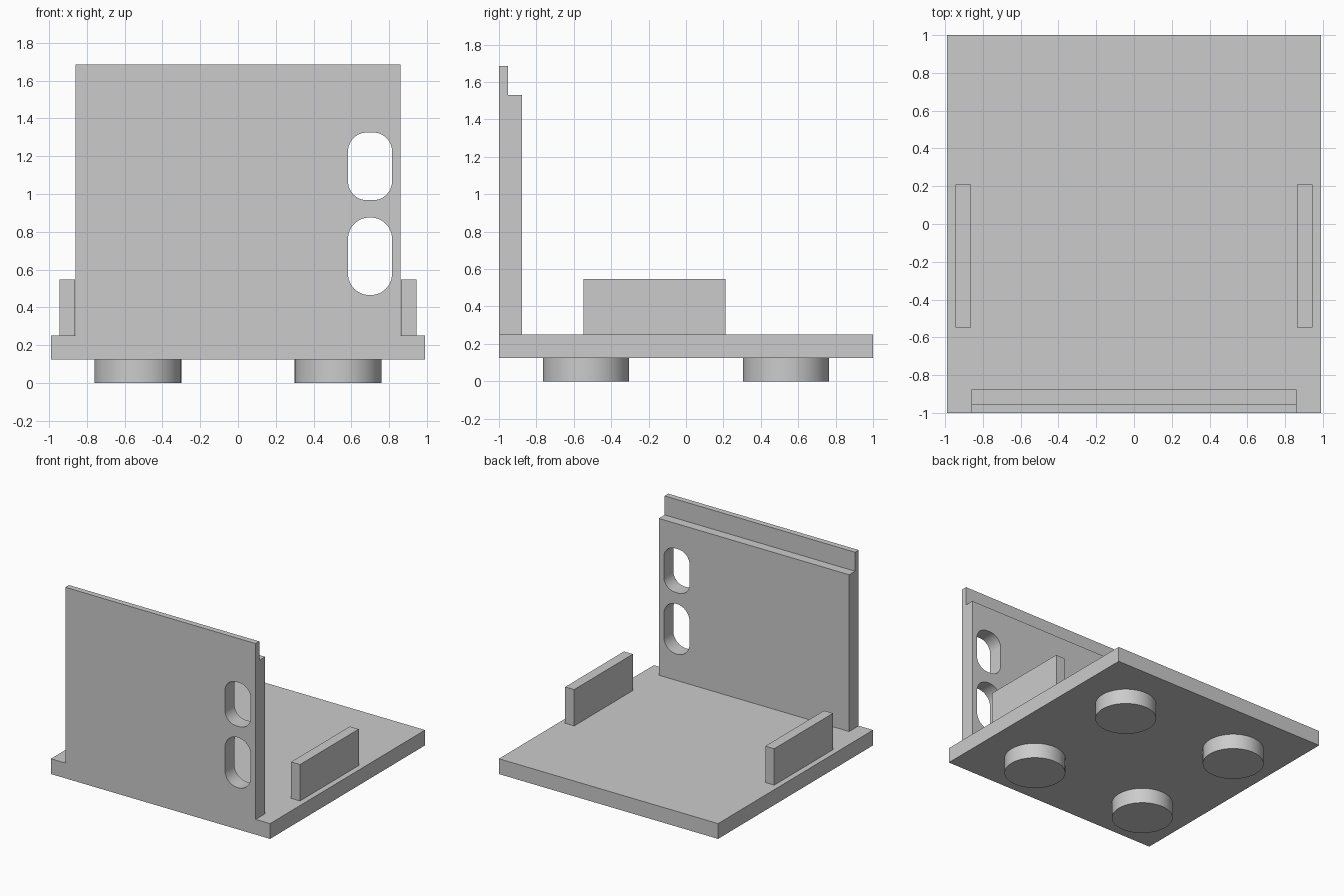
import bpy, bmesh, math
from mathutils import Vector

if "Cube" in bpy.data.objects:
    bpy.data.objects.remove(bpy.data.objects["Cube"], do_unlink=True)

grey = bpy.data.materials.new("plain grey")
grey.use_nodes = True
GREY = (0.6, 0.6, 0.6, 1)
grey.diffuse_color = GREY
grey.node_tree.nodes["Principled BSDF"].inputs["Base Color"].default_value = GREY


def prism(name, outline, offset):
    """Extrude a closed outline along an offset vector."""
    bm = bmesh.new()
    face = bm.faces.new([bm.verts.new(p) for p in outline])
    ext = bmesh.ops.extrude_face_region(bm, geom=[face])
    verts = [v for v in ext["geom"] if isinstance(v, bmesh.types.BMVert)]
    bmesh.ops.translate(bm, verts=verts, vec=Vector(offset))
    bmesh.ops.recalc_face_normals(bm, faces=bm.faces)
    mesh = bpy.data.meshes.new(name)
    bm.to_mesh(mesh)
    bm.free()
    obj = bpy.data.objects.new(name, mesh)
    bpy.context.collection.objects.link(obj)
    mesh.materials.append(grey)
    return obj


def box(name, x0, x1, y0, y1, z0, z1):
    return prism(name, [(x0, y0, z0), (x1, y0, z0), (x1, y1, z0), (x0, y1, z0)],
                 (0, 0, z1 - z0))


def rounded_slot(x0, x1, z0, z1, r, y, steps=12):
    """Rounded rectangle outline in the xz plane."""
    corners = [(x1 - r, z1 - r), (x0 + r, z1 - r), (x0 + r, z0 + r), (x1 - r, z0 + r)]
    points = []
    for i, (cx, cz) in enumerate(corners):
        for s in range(steps + 1):
            a = math.pi / 2 * (i + s / steps)
            points.append((cx + r * math.cos(a), y, cz + r * math.sin(a)))
    return points


def smooth(obj):
    bpy.ops.object.select_all(action='DESELECT')
    obj.select_set(True)
    bpy.context.view_layer.objects.active = obj
    bpy.ops.object.shade_smooth_by_angle(angle=math.radians(30))


# Base plate
BOTTOM, TOP = 0.125, 0.25
box("base_plate", -0.99, 0.99, -1, 1, BOTTOM, TOP)

# Front wall with a thin stepped lip along its top
HALF = 0.86
profile = [(-1, TOP), (-0.877, TOP), (-0.877, 1.53), (-0.953, 1.53),
           (-0.953, 1.685), (-1, 1.685)]
wall = prism("front_wall", [(-HALF, y, z) for y, z in profile], (2 * HALF, 0, 0))

# Two rounded slots cut through the wall
for name, z0, z1, r in (("lower", 0.465, 0.875, 0.113), ("upper", 0.967, 1.325, 0.1)):
    cutter = prism(name + "_slot_cutter", rounded_slot(0.582, 0.815, z0, z1, r, -1.1),
                   (0, 0.4, 0))
    cutter.hide_render = True
    cut = wall.modifiers.new(name + " slot", 'BOOLEAN')
    cut.operation, cut.solver, cut.object = 'DIFFERENCE', 'EXACT', cutter
    bpy.context.view_layer.objects.active = wall
    bpy.ops.object.modifier_apply(modifier=cut.name)
    bpy.data.objects.remove(cutter, do_unlink=True)
smooth(wall)

# Side tabs and round feet
for side, sx in (("left", 1), ("right", -1)):
    x0, x1 = sorted((sx * 0.863, sx * 0.944))
    box(side + "_tab", x0, x1, -0.548, 0.21, TOP, 0.547)
    for end, sy in (("front", -1), ("back", 1)):
        circle = [(sx * 0.53 + 0.23 * math.cos(a), sy * 0.535 + 0.23 * math.sin(a), 0)
                  for a in (math.tau * i / 64 for i in range(64))]
        smooth(prism(f"{end}_{side}_foot", circle, (0, 0, BOTTOM)))
